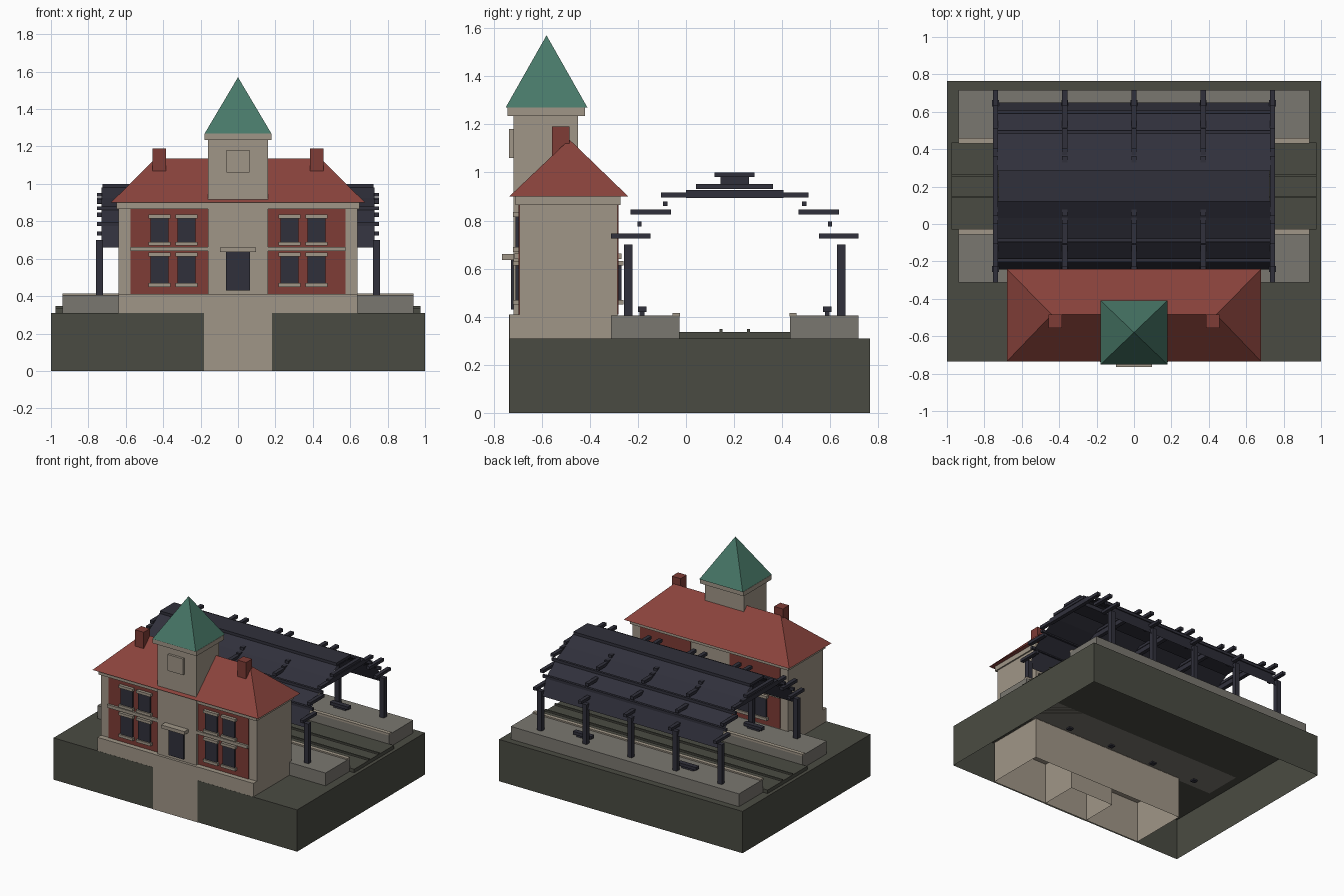
import bpy, bmesh

if "Cube" in bpy.data.objects:
    bpy.data.objects.remove(bpy.data.objects["Cube"], do_unlink=True)


def material(name, rgb):
    lin = [((c / 255 + 0.055) / 1.055) ** 2.4 for c in rgb] + [1]
    m = bpy.data.materials.new(name)
    m.use_nodes = True
    m.diffuse_color = lin
    m.node_tree.nodes["Principled BSDF"].inputs["Base Color"].default_value = lin
    return m


STONE = material("warm stone", (160, 150, 135))
EARTH = material("dark olive ground", (74, 75, 66))
PAVING = material("grey paving", (122, 119, 112))
TILE = material("red roof tile", (138, 67, 60))
BRICK = material("red brick", (126, 60, 54))
COPPER = material("green copper", (72, 120, 104))
IRON = material("dark iron", (48, 48, 59))


def finish(name, bm, mat):
    mesh = bpy.data.meshes.new(name)
    bmesh.ops.recalc_face_normals(bm, faces=bm.faces)
    bm.to_mesh(mesh)
    bm.free()
    mesh.materials.append(mat)
    ob = bpy.data.objects.new(name, mesh)
    bpy.context.scene.collection.objects.link(ob)
    return ob


def box(name, xs, ys, zs, mat, open_bottom=False):
    bm = bmesh.new()
    bmesh.ops.create_cube(bm, size=1)
    for v in bm.verts:
        v.co = [r[0] if c < 0 else r[1] for c, r in zip(v.co, (xs, ys, zs))]
    if open_bottom:
        low = [f for f in bm.faces if all(v.co.z < zs[0] + 1e-5 for v in f.verts)]
        bmesh.ops.delete(bm, geom=low, context="FACES")
    return finish(name, bm, mat)


def sym(half):
    return (-half, half)


def around(c, half):
    return (c - half, c + half)


def hip(name, xs, ys, z0, ridge, y_ridge, z1, mat):
    """Hipped roof; a ridge of zero length gives a pyramid."""
    bm = bmesh.new()
    a, b, c, d = [bm.verts.new((x, y, z0)) for x, y in
                  ((xs[0], ys[0]), (xs[1], ys[0]), (xs[1], ys[1]), (xs[0], ys[1]))]
    r = bm.verts.new((ridge, y_ridge, z1))
    l = bm.verts.new((-ridge, y_ridge, z1))
    for f in ((a, b, r, l), (b, c, r), (c, d, l, r), (d, a, l), (d, c, b, a)):
        bm.faces.new(f)
    bmesh.ops.remove_doubles(bm, verts=bm.verts, dist=1e-4)
    return finish(name, bm, mat)


# Ground block, open underneath
box("ground_block", sym(1), (-.735, .765), (0, .31), EARTH, True)

# Building body and stone trim
box("foundation", sym(.64), (-.725, -.285), (0, .307), STONE, True)
box("plinth", sym(.64), (-.734, -.285), (.309, .41), STONE)
box("house_body", sym(.64), (-.693, -.285), (.41, .88), STONE)
box("cornice", sym(.65), (-.71, -.272), (.865, .9), STONE)
hip("main_roof", sym(.68), (-.735, -.24), .9, .44, -.485, 1.137, TILE)

# Tower
box("tower_base", sym(.182), (-.737, -.45), (0, .41), STONE, True)
box("tower_shaft", sym(.16), (-.718, -.45), (.41, 1.24), STONE)
box("tower_cap", sym(.18), (-.743, -.42), (1.235, 1.27), STONE)
hip("tower_spire", sym(.178), (-.75, -.41), 1.27, 0, -.58, 1.57, COPPER)
box("tower_plaque", sym(.062), (-.736, -.718), (1.06, 1.18), STONE)
box("entrance_door", sym(.063), (-.727, -.71), (.43, .635), IRON)
box("door_canopy", sym(.095), (-.765, -.71), (.635, .66), STONE)


def window(x, z0, z1, wall, out):
    """Dark pane with stone lintel and sill on a wall facing out along y."""
    def span(depth):
        return sorted((wall - out * .005, wall + out * depth))
    box("window_pane", around(x, .049), span(.012), (z0, z1), IRON)
    box("window_lintel", around(x, .059), span(.022), (z1, z1 + .02), STONE)
    box("window_sill", around(x, .059), span(.022), (z0 - .02, z0), STONE)


for s in (-1, 1):
    panel = sorted((s * .16, s * .575))
    # Brick panels, front and back, with string courses
    box("front_brick", panel, (-.697, -.69), (.41, .866), BRICK)
    box("back_brick", panel, (-.288, -.281), (.41, .866), BRICK)
    box("front_string_course", panel, (-.713, -.69), (.64, .663), STONE)
    box("back_string_course", panel, (-.288, -.268), (.64, .663), STONE)
    for x in (.275, .42):
        window(s * x, .69, .815, -.697, -1)
        window(s * x, .47, .612, -.697, -1)
        window(s * x, .47, .612, -.281, 1)
    box("chimney", around(s * .42, .036), (-.557, -.485), (1.05, 1.19), BRICK)

# Track bed and rails
box("track_bed", sym(.975), (-.03, .435), (.31, .336), EARTH)
for y in (.145, .26):
    box("rail", sym(.975), around(y, .006), (.336, .348), EARTH)

# Platform shed, mirrored about the track centre line
MID = .2025
POSTS = [i * .37 for i in range(-2, 3)]


def side(s, lo, hi):
    """y range at distances lo..hi from the track centre, on side s."""
    return sorted((MID + s * lo, MID + s * hi))


for s in (-1, 1):
    box("platform", sym(.937), side(s, .23, .514), (.31, .405), PAVING)
    box("platform_edge", sym(.937), side(s, .228, .258), (.4, .415), STONE)
    for x in (-.43, .43):
        box("bench_seat", around(x, .075), side(s, .367, .403), (.42, .442), IRON)
        box("bench_foot", around(x, .05), side(s, .375, .395), (.405, .42), IRON)
    # Stepped rafter blocks over each post
    for x in POSTS:
        box("post", around(x, .018), side(s, .426, .46), (.3, .7), IRON)
        box("lower_rafter", around(x, .014), side(s, .35, .515), (.725, .746), IRON)
        box("middle_rafter", around(x, .014), side(s, .265, .433), (.824, .846), IRON)
        box("upper_rafter", around(x, .014), side(s, .14, .307), (.895, .917), IRON)
    box("lower_purlin", sym(.755), side(s, .387, .405), (.775, .795), IRON)
    box("upper_purlin", sym(.755), side(s, .28, .298), (.86, .88), IRON)
    # Thin sloping roof sheets
    bm = bmesh.new()
    rows = [[bm.verts.new((x, MID + s * d, z)) for x in sym(.73)]
            for d, z in ((.447, .66), (.397, .775), (.289, .865), (.17, .925), (.08, .98))]
    for p, q in zip(rows, rows[1:]):
        bm.faces.new((p[0], p[1], q[1], q[0]))
    finish("shed_roof_sheet", bm, IRON)

for x in POSTS:
    box("tie_beam", around(x, .014), around(MID, .203), (.893, .927), IRON)
    box("collar_beam", around(x, .014), around(MID, .16), (.932, .952), IRON)
box("vent_wall", sym(.7), around(MID, .06), (.952, .98), IRON)
box("vent_cap", sym(.725), around(MID, .083), (.98, 1.0), IRON)
